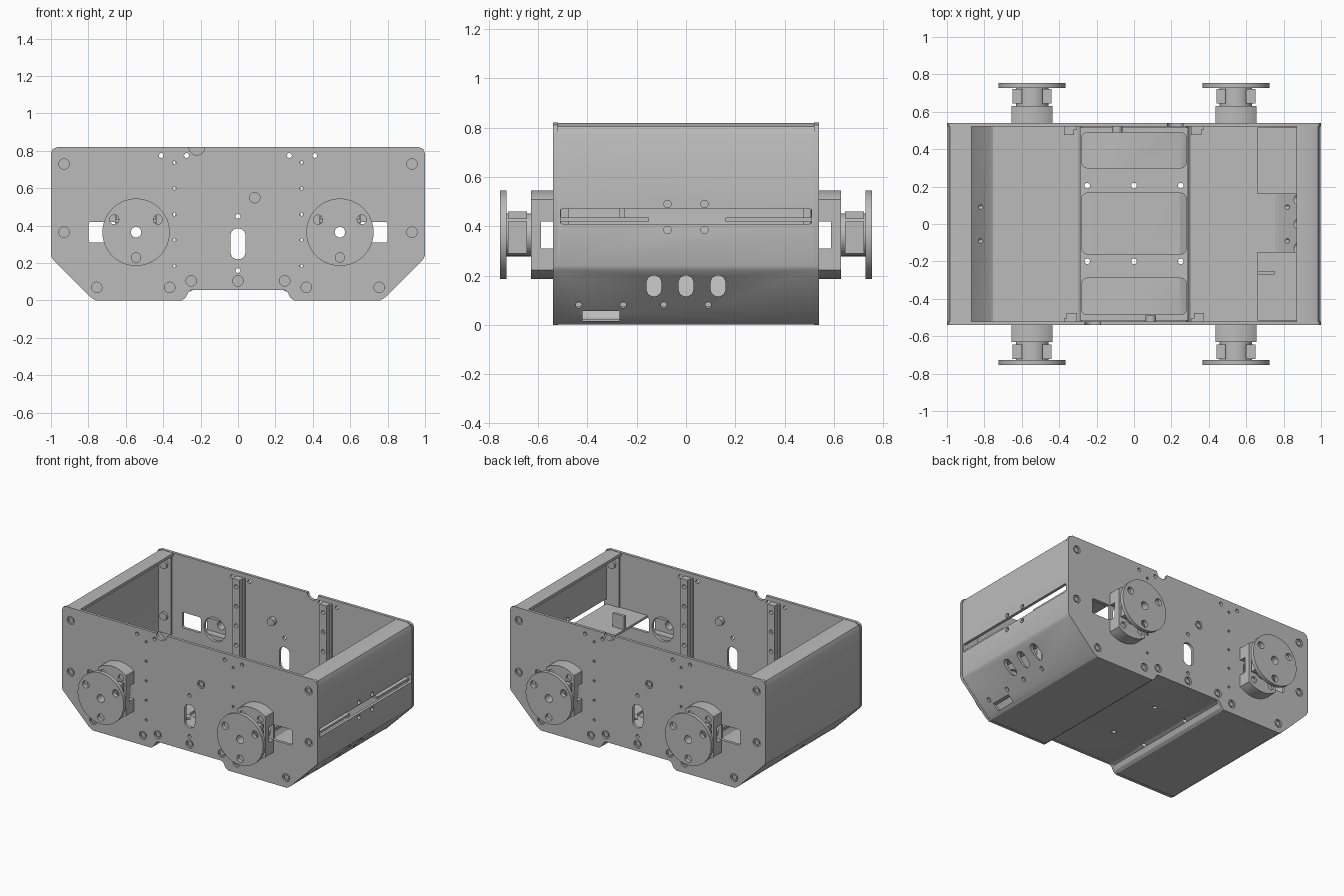
import bpy, bmesh, math
from mathutils import Matrix

cube = bpy.data.objects.get("Cube")
if cube:
    bpy.data.objects.remove(cube, do_unlink=True)

GREY = (0.5, 0.5, 0.5, 1)
grey = bpy.data.materials.new("plain grey metal")
grey.use_nodes = True
grey.diffuse_color = GREY
grey.node_tree.nodes["Principled BSDF"].inputs["Base Color"].default_value = GREY


# Outlines
def circle(u, v, r, n=24):
    return [(u + r * math.cos(math.tau * i / n), v + r * math.sin(math.tau * i / n)) for i in range(n)]


def rect(u0, u1, v0, v1, r=0.0, n=5):
    if r == 0:
        return [(u0, v0), (u1, v0), (u1, v1), (u0, v1)]
    corners = [(u1 - r, v1 - r), (u0 + r, v1 - r), (u0 + r, v0 + r), (u1 - r, v0 + r)]
    return [(u + r * math.cos(math.pi / 2 * (k + i / n)), v + r * math.sin(math.pi / 2 * (k + i / n)))
            for k, (u, v) in enumerate(corners) for i in range(n + 1)]


# Every part is made of outlines pushed along one axis
PLACE = {"x": lambda u, v, w: (w, u, v), "y": lambda u, v, w: (u, w, v), "z": lambda u, v, w: (u, v, w)}


def solid_mesh(name, solids):
    bm = bmesh.new()
    for outline, axis, lo, hi in solids:
        put = PLACE[axis]
        a = [bm.verts.new(put(u, v, lo)) for u, v in outline]
        b = [bm.verts.new(put(u, v, hi)) for u, v in outline]
        bm.faces.new(a)
        bm.faces.new(b[::-1])
        for i in range(len(a)):
            j = (i + 1) % len(a)
            bm.faces.new((a[j], a[i], b[i], b[j]))
    bmesh.ops.recalc_face_normals(bm, faces=bm.faces)
    mesh = bpy.data.meshes.new(name)
    bm.to_mesh(mesh)
    bm.free()
    return mesh


def add(name, mesh, matrix=None):
    obj = bpy.data.objects.new(name, mesh)
    bpy.context.scene.collection.objects.link(obj)
    if not mesh.materials:
        mesh.materials.append(grey)
    if matrix:
        obj.matrix_world = matrix
    return obj


def bake(obj, cuts=()):
    """Cut the holes, apply all modifiers and smooth the round faces."""
    cutter = None
    if cuts:
        cutter = add("cutter", solid_mesh("cutter", cuts))
        cutter.hide_render = True
        mod = obj.modifiers.new("holes", "BOOLEAN")
        mod.operation, mod.solver, mod.object, mod.use_self = "DIFFERENCE", "EXACT", cutter, True
    bpy.context.view_layer.update()
    final = bpy.data.meshes.new_from_object(obj.evaluated_get(bpy.context.evaluated_depsgraph_get()))
    obj.modifiers.clear()
    obj.data = final
    if cutter:
        bpy.data.objects.remove(cutter, do_unlink=True)
    bpy.ops.object.select_all(action="DESELECT")
    obj.select_set(True)
    bpy.context.view_layer.objects.active = obj
    bpy.ops.object.shade_smooth_by_angle(angle=math.radians(30))
    return obj


def part(name, solids, cuts=()):
    return bake(add(name, solid_mesh(name, solids)), cuts)


TURN = Matrix.Rotation(math.pi, 4, "Z")
WHEEL_X, WHEEL_Z = 0.545, 0.365

# Side plate: right half outline, mirrored
half = [(0.25, 0.055), (0.265, 0.045), (0.28, 0.015), (0.30, 0), (0.76, 0), (0.785, 0.015),
        (0.99, 0.22), (1, 0.24), (1, 0.785), (0.99, 0.81), (0.965, 0.82)]
plate_outline = half + [(-x, z) for x, z in reversed(half)]
bolts = [(s * x, z) for s in (-1, 1) for x, z in
         [(0.93, 0.73), (0.93, 0.365), (0.755, 0.07), (0.365, 0.07), (0.25, 0.105)]]
bolts += [(0, 0.105), (0.09, 0.55)]
pins = [(s * 0.34, 0.185 + 0.138 * i) for s in (-1, 1) for i in range(5)]
small = [(s * x, 0.775) for s in (-1, 1) for x in (0.275, 0.41)] + [(0, 0.45), (0, 0.16)]
through = [circle(x, z, 0.009, 10) for x, z in pins] + [circle(x, z, 0.013, 14) for x, z in small]
through += [rect(-0.04, 0.04, 0.22, 0.385, 0.038), circle(-0.22, 0.82, 0.042)]
for s in (-1, 1):
    through.append(circle(s * WHEEL_X, WHEEL_Z, 0.085))
    through.append(rect(*sorted((s * 0.655, s * 0.80)), 0.31, 0.42, 0.012))
cuts = [(o, "y", -0.6, -0.4) for o in through]
cuts += [(circle(x, z, 0.028), "y", -0.6, -0.527) for x, z in bolts]
front_plate = part("front_side_plate", [(plate_outline, "y", -0.54, -0.52)], cuts)

# Screw heads inside the countersinks and the nuts behind them
screws = []
for x, z in bolts:
    screws.append((circle(x, z, 0.017, 16), "y", -0.535, -0.526))
    if z > 0.3:
        screws.append((circle(x, z, 0.028, 16), "y", -0.521, -0.49))
front_screws = part("front_screws", screws)

# Drilled upright rails and end flanges on the inner face
rails, rail_holes, flanges = [], [], []
for s in (-1, 1):
    rails.append((rect(s * 0.34 - 0.035, s * 0.34 + 0.035, 0.09, 0.79), "y", -0.52, -0.505))
    rails.append((rect(s * 0.34 - 0.02, s * 0.34 + 0.035, 0.09, 0.79), "y", -0.506, -0.475))
    flanges.append((rect(*sorted((s * 0.88, s * 0.985)), 0.24, 0.80), "y", -0.52, -0.508))
rail_holes = [(circle(x + 0.007, z, 0.014, 12), "y", -0.6, -0.4) for x, z in pins]
front_rails = part("front_rails", rails, rail_holes)
front_flanges = part("front_end_flanges", flanges)

for obj in (front_plate, front_screws, front_rails, front_flanges):
    add(obj.name.replace("front", "back"), obj.data, TURN)

# Bent sheet: lips, end walls, slopes and raised floor
path = [(0.87, 0.818), (0.955, 0.818), (0.985, 0.805), (0.998, 0.775), (0.998, 0.24), (0.99, 0.222),
        (0.785, 0.017), (0.76, 0.002), (0.30, 0.002), (0.28, 0.015), (0.265, 0.045), (0.24, 0.056)]
path = [(-x, z) for x, z in path] + path[::-1]
bm = bmesh.new()
rows = [(bm.verts.new((x, -0.52, z)), bm.verts.new((x, 0.52, z))) for x, z in path]
for (a, b), (c, d) in zip(rows, rows[1:]):
    bm.faces.new((a, c, d, b))
sheet_mesh = bpy.data.meshes.new("bent_sheet_body")
bm.to_mesh(sheet_mesh)
bm.free()
sheet = add("bent_sheet_body", sheet_mesh)
mod = sheet.modifiers.new("thickness", "SOLIDIFY")
mod.thickness, mod.offset, mod.use_even_offset = 0.02, 1, True
bake(sheet)

wall = [rect(-0.51, 0.51, 0.41, 0.47, 0.008), rect(-0.42, -0.27, 0.016, 0.056)]
wall += [rect(y - 0.03, y + 0.03, 0.115, 0.2, 0.029) for y in (-0.13, 0, 0.13)]
wall += [circle(y, z, 0.015, 14) for y in (-0.075, 0.075) for z in (0.385, 0.49)]
wall += [circle(y, 0.08, 0.012, 14) for y in (-0.435, -0.255, -0.09, 0.09)]
floor_holes = [(circle(x, y, 0.015, 14), "z", -0.1, 0.2) for x in (-0.25, 0, 0.25) for y in (-0.2, 0.205)]
sheet_cuts = [(o, "x", 0.75, 1.1) for o in wall] + floor_holes
sheet_cuts += [(circle(y, 0.08, 0.012, 14), "x", -1.1, -0.75) for y in (-0.09, 0.09)]
bake(sheet, sheet_cuts)

# Floor frame with three rounded windows
windows = [(rect(-0.28, 0.28, y0, y1, 0.03), "z", 0.0, 0.2)
           for y0, y1 in ((0.30, 0.49), (-0.16, 0.165), (-0.485, -0.29))]
part("floor_frame", [(rect(-0.29, 0.29, -0.515, 0.515), "z", 0.075, 0.09)], windows + floor_holes)

# Shelves behind the slot in the end wall, one with an upright tab
part("back_shelf", [(rect(0.66, 0.98, 0.16, 0.515), "z", 0.42, 0.435)])
part("front_shelf", [(rect(0.66, 0.98, -0.515, -0.15), "z", 0.42, 0.435)])
part("shelf_tab", [(rect(0.66, 0.75, -0.27, -0.25), "z", 0.435, 0.53)])

# Wheel mounts: bearing block, clamp collar and drilled disc
edge = math.acos(0.11 / 0.18)
arc = [edge + (math.pi - 2 * edge) * i / 12 for i in range(13)]
arc += [a + math.pi for a in arc]
block_outline = [(0.18 * math.cos(a), 0.18 * math.sin(a)) for a in arc]
bore = (circle(0, 0, 0.028), "y", -0.9, -0.4)
recesses = [(circle(x, z, 0.022, 16), "y", -0.7, -0.615) for x in (-0.07, 0.07) for z in (-0.115, 0.115)]
block = part("bearing_block", [(block_outline, "y", -0.63, -0.54)],
             [(rect(-0.2, 0.2, -0.055, 0.055), "y", -0.588, -0.5), bore] + recesses)
collar = part("clamp_collar", [(circle(0, 0, 0.087, 40), "y", -0.73, -0.628)], [bore])
lugs = part("clamp_lugs", [(rect(*sorted((s * 0.055, s * 0.105)), z0, z1), "y", -0.722, -0.645)
                           for s in (-1, 1) for z0, z1 in ((-0.075, 0.055), (0.065, 0.095))])
disc_holes = [(circle(0.135 * math.cos(a), 0.135 * math.sin(a), 0.025), "y", -0.9, -0.6)
              for a in (math.radians(d) for d in (30, 150, 270))]
disc = part("wheel_disc", [(circle(0, 0, 0.18, 64), "y", -0.755, -0.728)], disc_holes + [bore])

for obj in (block, collar, lugs, disc):
    base = obj.name
    for side, turn in (("front", Matrix.Identity(4)), ("back", TURN)):
        for end, x in (("left", WHEEL_X), ("right", -WHEEL_X)):
            place = Matrix.Translation((x, 0, WHEEL_Z)) @ turn
            add(f"{side}_{end}_{base}", obj.data, place)
    bpy.data.objects.remove(obj, do_unlink=True)
